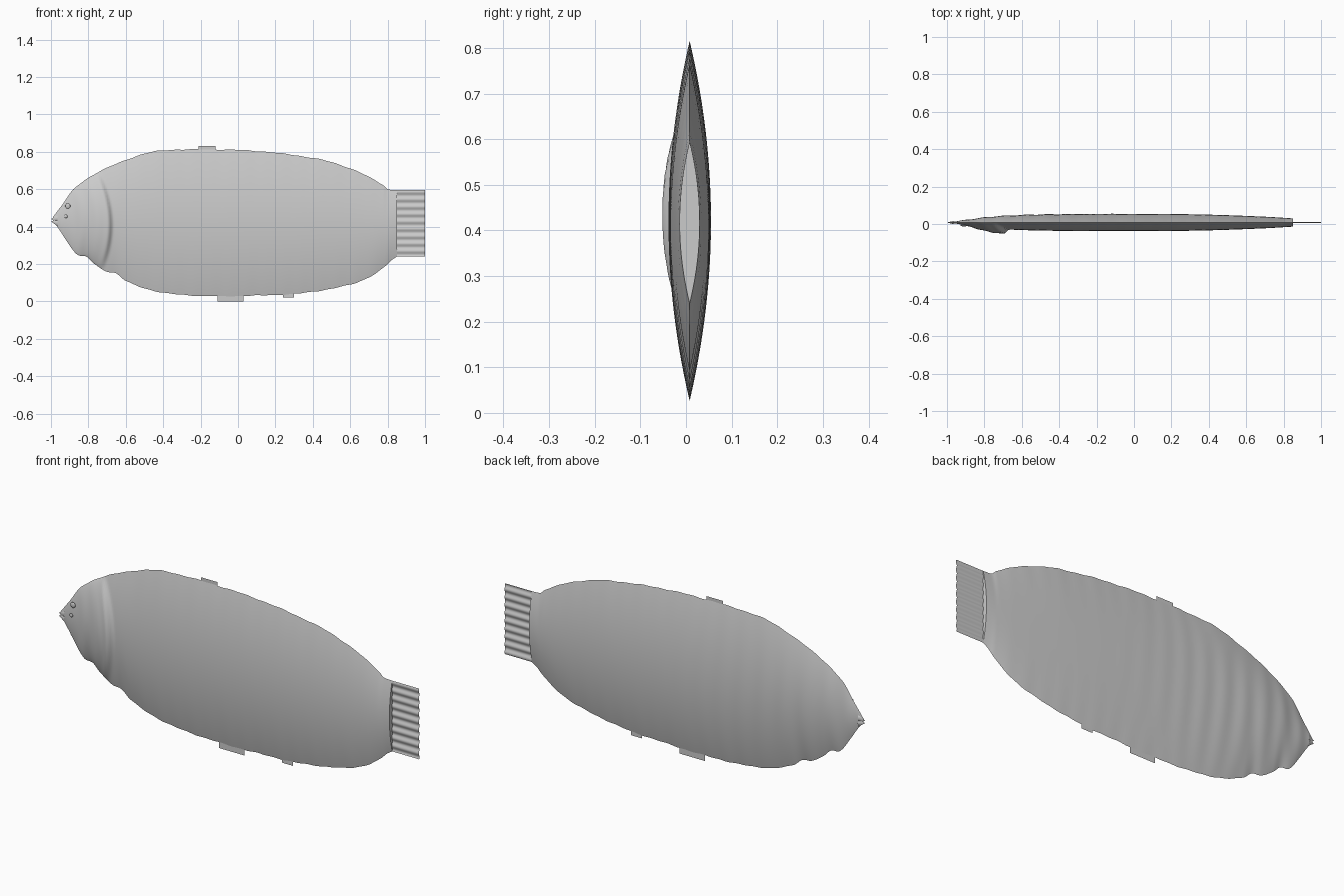
import bpy, math

cube = bpy.data.objects.get("Cube")
if cube:
    bpy.data.objects.remove(cube)

grey = bpy.data.materials.new("soft grey")
grey.use_nodes = True
grey.diffuse_color = (0.6, 0.6, 0.6, 1)
grey.node_tree.nodes["Principled BSDF"].inputs["Base Color"].default_value = (0.6, 0.6, 0.6, 1)

MID = 0.008
SIDES = 40

# Outline and half thickness along the length
TOP = [(-.99, .45), (-.96, .49), (-.93, .53), (-.91, .56), (-.88, .6), (-.83, .64),
       (-.77, .68), (-.64, .74), (-.5, .79), (-.37, .81), (0, .81), (.2, .795),
       (.35, .775), (.5, .745), (.65, .69), (.78, .62), (.8, .6), (.85, .595)]
BOTTOM = [(-.99, .43), (-.96, .39), (-.92, .33), (-.86, .25), (-.81, .24), (-.77, .2),
          (-.7, .16), (-.65, .15), (-.6, .11), (-.5, .07), (-.35, .04), (-.1, .028),
          (.2, .035), (.35, .045), (.6, .09), (.72, .14), (.79, .19), (.82, .22), (.85, .24)]
THICK = [(-.99, .002), (-.95, .006), (-.9, .014), (-.8, .027), (-.7, .036), (-.5, .043),
         (-.2, .046), (.1, .046), (.4, .042), (.7, .031), (.85, .022)]


def smooth(a, b, x):
    t = max(0, min(1, (x - a) / (b - a)))
    return t * t * (3 - 2 * t)


def curve(pts, x):
    """Smooth interpolation through the points."""
    n = len(pts) - 1
    i = max([k for k in range(n) if pts[k][0] <= x + 1e-6] or [0])
    (x0, y0), (x1, y1) = pts[i], pts[i + 1]

    def slope(k):
        a, b = pts[max(k - 1, 0)], pts[min(k + 1, n)]
        return (b[1] - a[1]) / (b[0] - a[0])

    h = x1 - x0
    t = (x - x0) / h
    u = 1 - t
    return (y0 * u * u * (1 + 2 * t) + y1 * t * t * (3 - 2 * t)
            + h * t * u * (u * slope(i) - t * slope(i + 1)))


def make(name, verts, faces, sharp=40):
    mesh = bpy.data.meshes.new(name)
    mesh.from_pydata(verts, [], faces)
    mesh.materials.append(grey)
    obj = bpy.data.objects.new(name, mesh)
    bpy.context.collection.objects.link(obj)
    bpy.ops.object.select_all(action='DESELECT')
    obj.select_set(True)
    bpy.context.view_layer.objects.active = obj
    bpy.ops.object.shade_smooth_by_angle(angle=math.radians(sharp))
    return obj


def sheet(name, x0, x1, z0, z1, ripple=0, waves=9, rows=1):
    """Thin upright fin, optionally rippled along its height."""
    verts, faces = [], []
    for k in range(rows + 1):
        t = k / rows
        y = MID + ripple * math.sin(t * waves * math.tau)
        verts += [(x, y, z0 + t * (z1 - z0)) for x in (x0, x1)]
    for k in range(rows):
        a = 2 * k
        faces.append((a, a + 1, a + 3, a + 2))
    return make(name, verts, faces)


# Lens-shaped body: rings run up the front and down the back
verts, faces = [], []
COLS = 220
for c in range(COLS + 1):
    x = -.99 + 1.84 * c / COLS
    wobble = .0025 * math.sin(x * 47) * math.sin(x * 19) * smooth(-.99, -.8, x) * (1 - smooth(.7, .85, x))
    z1, z0 = curve(TOP, x) + wobble, curve(BOTTOM, x) - wobble
    thick = curve(THICK, x)
    for k in range(2 * SIDES):
        ang = math.pi * k / SIDES
        s = -math.cos(ang)
        z = (z0 + z1) / 2 + s * (z1 - z0) / 2
        lens = 1 - s * s
        if k <= SIDES:
            # Cheek swelling that ends in a gill edge
            edge = -.69 - .9 * (z - .41) ** 2
            cheek = smooth(-.96, edge - .02, x) * (1 - smooth(edge - .005, edge + .025, x))
            fold = .0015 * math.sin((x - edge) * 75) * smooth(-.95, -.85, x) * (1 - smooth(edge - .03, edge, x))
            y = MID - thick * lens - (.024 * cheek + fold) * lens ** .7
        else:
            folds = .0016 * math.sin(x * 55 + z * 4) * (1 - smooth(-.8, .3, x)) * smooth(-.99, -.9, x)
            y = MID + (thick + folds) * lens
        verts.append((x, y, z))
n = 2 * SIDES
for c in range(COLS):
    for k in range(n):
        a, b = c * n + k, c * n + (k + 1) % n
        faces.append((a, a + n, b + n, b))
faces.append(tuple(range(n - 1, -1, -1)))
faces.append(tuple(range(COLS * n, COLS * n + n)))
make("body", verts, faces)

# Tail and small edge fins
sheet("tail_fin", .85, 1, .24, .595, ripple=.003, rows=90)
sheet("top_fin", -.21, -.12, .8, .83)
sheet("rear_bottom_fin", .24, .3, .02, .05)
sheet("middle_bottom_fin", -.11, .03, 0, .035)


# Small rounded face details on the front
def bump(name, x, y, z, size):
    bpy.ops.mesh.primitive_uv_sphere_add(segments=16, ring_count=8, radius=1, location=(x, y, z))
    obj = bpy.context.object
    obj.name = name
    obj.scale = size
    obj.data.materials.append(grey)
    bpy.ops.object.shade_smooth()


bump("eye", -.91, -.009, .51, (.014, .005, .014))
bump("nostril", -.92, -.008, .455, (.009, .004, .009))

# Pointed lips
for name, z, tip in (("upper_lip", .445, .44), ("lower_lip", .42, .428)):
    ring = [(-.965, MID + .009 * math.cos(math.tau * k / 8), z + .018 * math.sin(math.tau * k / 8)) for k in range(8)]
    make(name, ring + [(-1, MID, tip)], [(k, 8, (k + 1) % 8) for k in range(8)])
